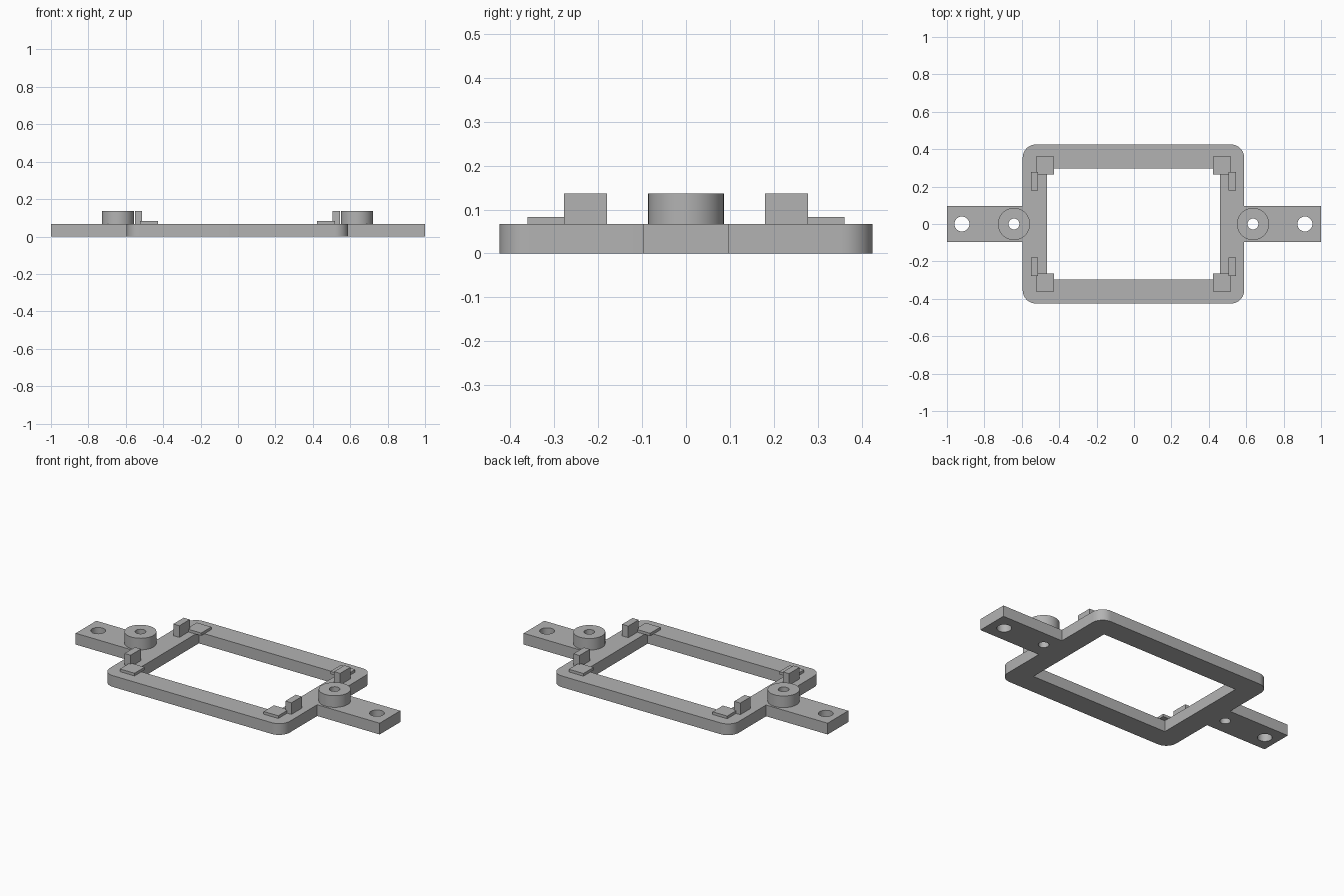
import bpy
import bmesh
from math import cos, sin, pi, radians
from mathutils import Vector

if "Cube" in bpy.data.objects:
    bpy.data.objects.remove(bpy.data.objects["Cube"], do_unlink=True)

grey = bpy.data.materials.new("plain grey")
grey.use_nodes = True
colour = (0.45, 0.45, 0.45, 1)
grey.diffuse_color = colour
grey.node_tree.nodes["Principled BSDF"].inputs["Base Color"].default_value = colour

# Main sizes
PLATE, PAD, TOP = 0.067, 0.083, 0.136
MID = -0.003            # frame and fittings sit slightly off centre
HALF_X, HALF_Y, ROUND = 0.592, 0.425, 0.07
TAB = 0.097


def arc(cx, cy, r, start, end, steps):
    angles = [radians(start + (end - start) * i / steps) for i in range(steps + 1)]
    return [(cx + r * cos(a), cy + r * sin(a)) for a in angles]


def circle(cx, r, steps=48):
    return arc(cx, 0, r, 0, 360, steps)[:-1]


def rect(x0, x1, y0, y1):
    return [(x0, y0), (x1, y0), (x1, y1), (x0, y1)]


def prism(name, loops, z0, z1):
    """Extrude an outline (first loop) with holes (other loops)."""
    bm = bmesh.new()
    for loop in loops:
        verts = [bm.verts.new((x, y, z0)) for x, y in loop]
        for i, v in enumerate(verts):
            bm.edges.new((verts[i - 1], v))
    bmesh.ops.triangle_fill(bm, edges=bm.edges[:], use_beauty=True, normal=Vector((0, 0, 1)))
    out = bmesh.ops.extrude_face_region(bm, geom=bm.faces[:], use_keep_orig=True)
    top = [g for g in out["geom"] if isinstance(g, bmesh.types.BMVert)]
    bmesh.ops.translate(bm, verts=top, vec=(0, 0, z1 - z0))
    bmesh.ops.recalc_face_normals(bm, faces=bm.faces[:])
    mesh = bpy.data.meshes.new(name)
    bm.to_mesh(mesh)
    bm.free()
    mesh.materials.append(grey)
    ob = bpy.data.objects.new(name, mesh)
    bpy.context.collection.objects.link(ob)
    bpy.ops.object.select_all(action="DESELECT")
    ob.select_set(True)
    bpy.context.view_layer.objects.active = ob
    bpy.ops.object.shade_smooth_by_angle(angle=radians(30))
    return ob


# Frame plate: rounded rectangle with a mounting tab at each end
cx, cy = HALF_X - ROUND, HALF_Y - ROUND
right, left = MID + HALF_X, MID - HALF_X
outline = [(1, -TAB), (1, TAB), (right, TAB)]
outline += arc(MID + cx, cy, ROUND, 0, 90, 10)
outline += arc(MID - cx, cy, ROUND, 90, 180, 10)
outline += [(left, TAB), (-1, TAB), (-1, -TAB), (left, -TAB)]
outline += arc(MID - cx, -cy, ROUND, 180, 270, 10)
outline += arc(MID + cx, -cy, ROUND, 270, 360, 10)
outline += [(right, -TAB)]

window = rect(MID - 0.462, MID + 0.462, -0.296, 0.296)
holes = [window]
for s in (-1, 1):
    holes += [circle(MID + s * 0.917, 0.04), circle(MID + s * 0.639, 0.029)]
prism("frame_plate", [outline] + holes, 0, PLATE)

for s, side in ((-1, "right"), (1, "left")):
    # Screw boss
    c = MID + s * 0.639
    prism(side + "_screw_boss", [circle(c, 0.086), circle(c, 0.029)], PLATE, TOP)
    for t, end in ((-1, "front"), (1, "back")):
        # Corner pad overhanging the window corner
        px, py = MID + s * 0.473, t * 0.313
        prism(f"{end}_{side}_corner_pad",
              [rect(px - 0.048, px + 0.048, py - 0.048, py + 0.048)], PLATE, PAD)
        # Upright locating block
        bx, by = MID + s * 0.529, t * 0.229
        prism(f"{end}_{side}_locating_block",
              [rect(bx - 0.02, bx + 0.02, by - 0.049, by + 0.049)], PLATE, TOP)
